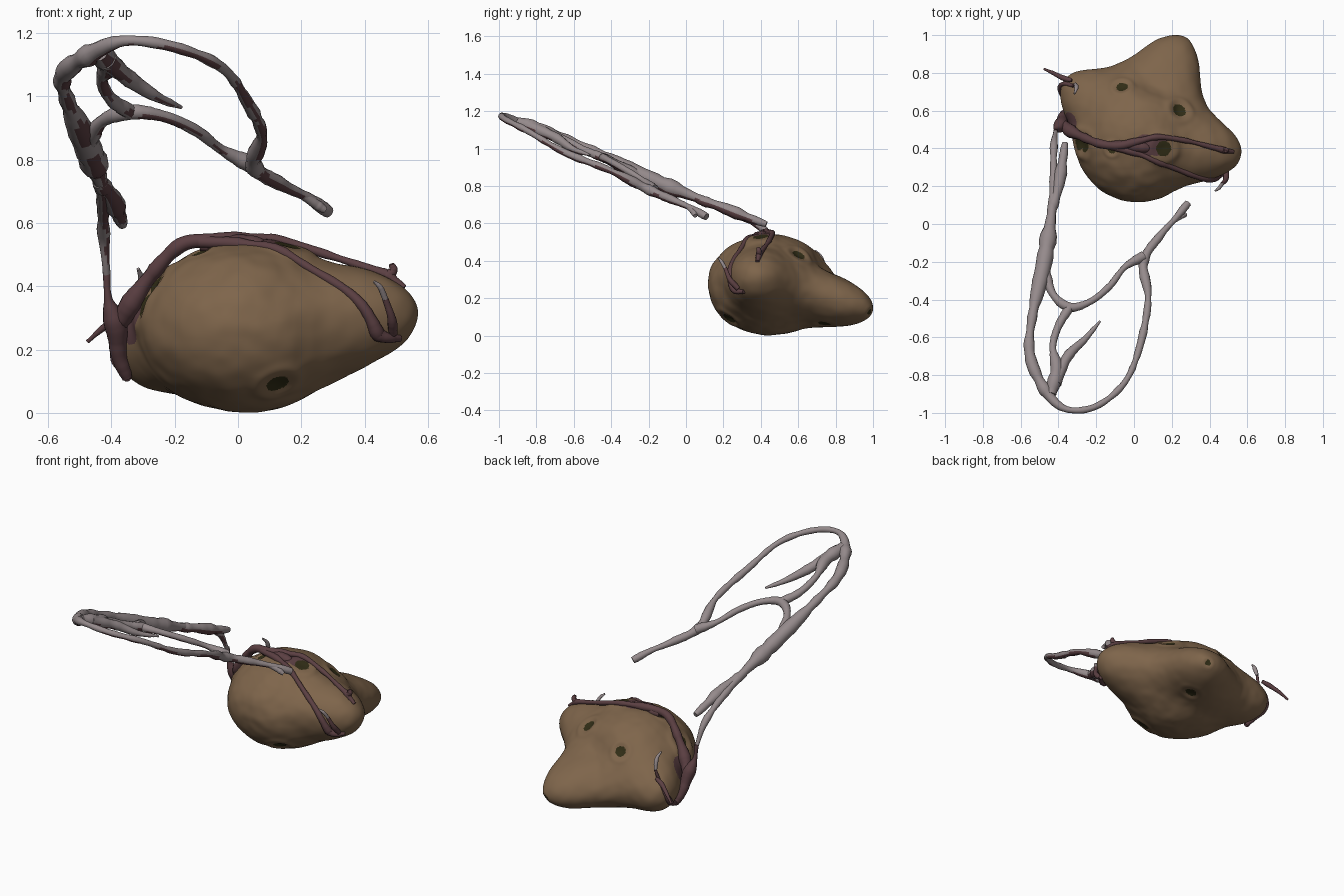
import bpy, bmesh, math, random
from mathutils import Vector, noise

random.seed(4)
cube = bpy.data.objects.get("Cube")
if cube:
    bpy.data.objects.remove(cube, do_unlink=True)


def make_material(name, colour):
    material = bpy.data.materials.new(name)
    material.use_nodes = True
    rgba = (*colour, 1)
    material.diffuse_color = rgba
    material.node_tree.nodes["Principled BSDF"].inputs["Base Color"].default_value = rgba
    return material


brown = make_material("earthy_brown", (.21, .13, .07))
olive = make_material("dark_olive", (.03, .026, .008))
grey = make_material("mauve_grey", (.3, .255, .26))
maroon = make_material("dull_maroon", (.105, .05, .055))

# Tuber shape: an ellipsoid drawn out into rounded corners and filled between them
CENTRE = Vector((.02, .45, .27))
RADII = Vector((.33, .335, .268))
CORNERS = [
    ((.565, .36, .325), 12),
    ((.265, .99, .135), 14),
    ((-.37, .76, .18), 13),
    ((-.06, .85, .14), 12),
    ((.375, .66, .24), 14),
    ((.14, .8, .325), 14),
    ((.22, .78, .065), 20),
    ((.17, .4, .535), 25),
]
lobes = []


def smooth_radius(direction):
    scaled = Vector(d / r for d, r in zip(direction, RADII))
    radius = 1 / scaled.length
    for axis, amount, sharpness in lobes:
        radius += amount * math.exp(sharpness * (direction.dot(axis) - 1))
    return radius


# Balance the overlapping lobes so that the surface meets every corner
lobes = [((Vector(corner) - CENTRE).normalized(), 0, sharp) for corner, sharp in CORNERS]
for sweep in range(15):
    for i, (corner, sharp) in enumerate(CORNERS):
        axis, amount, _ = lobes[i]
        missing = (Vector(corner) - CENTRE).length - smooth_radius(axis)
        lobes[i] = (axis, amount + missing, sharp)


def on_surface(point):
    direction = (Vector(point) - CENTRE).normalized()
    return CENTRE + direction * smooth_radius(direction)


def surface_spots(spots):
    return [(on_surface(point), size) for point, size in spots]


# Eyes of the tuber: position and radius of each dark pit
EYES = surface_spots([
    ((-.06, .72, .4), .031),
    ((.25, .61, .44), .037),
    ((.155, .4, .53), .042),
    ((.12, .24, .1), .037),
    ((.265, .98, .125), .018),
    ((.19, .74, .06), .034),
    ((-.29, .42, .41), .042),
    ((-.31, .43, .35), .042),
    ((-.13, .39, .53), .022),
])

# Stained skin where the runners spread over the tuber
STAINS = surface_spots([
    ((.06, .415, .54), .06),
    ((.12, .42, .54), .06),
    ((-.33, .52, .29), .075),
])


def body_point(direction):
    point = CENTRE + direction * smooth_radius(direction)
    lift = .007 * noise.noise(point * 7) + .003 * noise.noise(point * 17)
    for eye, size in EYES:
        ratio = (point - eye).length / size
        if ratio < 4:
            # shallow pit with a soft raised rim around it
            lift += size * (.15 * math.exp(-(ratio - 1.8) ** 2 * 3)
                            - .35 * math.exp(-ratio ** 2))
    return point + direction * lift


def inside(point, spots):
    return any((point - spot).length < size for spot, size in spots)


def build_body():
    mesh = bpy.data.meshes.new("tuber_body")
    bm = bmesh.new()
    bmesh.ops.create_icosphere(bm, subdivisions=7, radius=1)
    for vert in bm.verts:
        vert.co = body_point(vert.co.normalized())
    for face in bm.faces:
        middle = face.calc_center_median()
        face.smooth = True
        if inside(middle, EYES):
            face.material_index = 1
        elif inside(middle, STAINS):
            face.material_index = 2
    bm.to_mesh(mesh)
    bm.free()
    for material in (brown, olive, maroon):
        mesh.materials.append(material)
    body = bpy.data.objects.new("tuber_body", mesh)
    bpy.context.collection.objects.link(body)


def spline_samples(points, steps=9):
    # Catmull-Rom through position and thickness together
    pts = [Vector(p) for p in points]
    pts = [pts[0] * 2 - pts[1]] + pts + [pts[-1] * 2 - pts[-2]]
    for a, b, c, d in zip(pts, pts[1:], pts[2:], pts[3:]):
        for step in range(steps):
            t = step / steps
            yield (b * 2 + (c - a) * t + (a * 2 - b * 5 + c * 4 - d) * t ** 2
                   + (b * 3 - a - c * 3 + d) * t ** 3) / 2
    yield pts[-2]


def vine(name, material, points, hug=False):
    curve = bpy.data.curves.new(name, "CURVE")
    curve.dimensions = "3D"
    curve.bevel_depth = 1
    curve.bevel_resolution = 4
    curve.use_fill_caps = True
    samples = list(spline_samples(points))
    spline = curve.splines.new("POLY")
    spline.points.add(len(samples) - 1)
    for target, sample in zip(spline.points, samples):
        position = sample.to_3d()
        if hug:
            surface = on_surface(position)
            if (position - CENTRE).length < (surface - CENTRE).length:
                position = surface
        target.co = (*position, 1)
        lump = 1 + .35 * noise.noise(position * 14)
        target.radius = max(sample.w, .004) * lump * random.uniform(.96, 1.04)
    curve.materials.append(material)
    obj = bpy.data.objects.new(name, curve)
    bpy.context.collection.objects.link(obj)
    bpy.ops.object.select_all(action="DESELECT")
    obj.select_set(True)
    bpy.context.view_layer.objects.active = obj
    bpy.ops.object.convert(target="MESH")
    bpy.ops.object.shade_smooth_by_angle(angle=math.radians(60))
    return bpy.context.view_layer.objects.active


def hanging_root(name, points):
    # Grey root with maroon patches along its sheltered lower edge
    root = vine(name, grey, points)
    root.data.materials.append(maroon)
    shelter = Vector((.6, -.3, -.7)).normalized()
    for face in root.data.polygons:
        patchy = .86 + .4 * noise.noise(face.center * 9)
        face.material_index = int(face.normal.dot(shelter) > patchy)


build_body()

# Free-hanging root, from the stem round the big loop to its tip
hanging_root("root_outer_loop", [
    (-.415, .49, .44, .013), (-.425, .4, .58, .02), (-.43, .12, .71, .022),
    (-.475, -.2, .84, .046), (-.54, -.5, .99, .023), (-.55, -.7, 1.07, .027),
    (-.47, -.88, 1.13, .032), (-.36, -.98, 1.175, .017), (-.2, -.965, 1.155, .016),
    (-.05, -.84, 1.09, .016), (.03, -.65, .98, .018), (.075, -.4, .88, .02),
    (.05, -.2, .78, .026), (.14, -.06, .72, .021), (.22, .03, .68, .018),
    (.285, .11, .635, .019)])
hanging_root("root_tip_fork", [
    (.2, .01, .69, .016), (.245, .04, .66, .015), (.275, .05, .64, .01)])
hanging_root("root_inner_branch", [
    (-.48, -.22, .84, .035), (-.43, -.37, .92, .021), (-.34, -.44, .95, .025),
    (-.23, -.41, .935, .018), (-.13, -.33, .89, .017), (-.05, -.23, .83, .018),
    (.05, -.17, .78, .024)])
hanging_root("root_cross_link", [
    (-.34, -.44, .95, .025), (-.4, -.54, .99, .02), (-.43, -.65, 1.05, .02),
    (-.41, -.77, 1.1, .033), (-.44, -.9, 1.14, .034)])
hanging_root("root_inner_spur", [
    (-.42, -.84, 1.12, .034), (-.35, -.7, 1.06, .024), (-.26, -.61, 1, .018),
    (-.18, -.515, .965, .007)])
hanging_root("root_stem_spur", [
    (-.44, .06, .73, .024), (-.405, .18, .69, .028), (-.38, .32, .635, .028),
    (-.365, .43, .595, .015)])

# Maroon runners gripping the tuber
vine("stem_base", maroon, [
    (-.35, .6, .11, .015), (-.375, .57, .18, .027), (-.385, .53, .27, .034),
    (-.41, .5, .36, .015), (-.415, .49, .45, .013)])
vine("top_runner", maroon, [
    (-.385, .54, .26, .02), (-.34, .495, .34, .032), (-.27, .46, .44, .024),
    (-.18, .425, .53, .02), (-.08, .415, .545, .022), (.03, .44, .55, .02),
    (.13, .46, .545, .015), (.28, .44, .5, .013), (.4, .41, .46, .013),
    (.48, .39, .43, .015), (.505, .385, .39, .01)], hug=True)
vine("top_runner_hook", maroon, [
    (.47, .39, .43, .014), (.49, .39, .45, .013), (.485, .385, .47, .008)])
vine("runner_web", maroon, [
    (-.12, .42, .53, .018), (-.03, .415, .53, .03), (.05, .405, .53, .03),
    (.09, .4, .52, .015)])
vine("front_runner", maroon, [
    (-.12, .41, .54, .018), (.03, .37, .53, .018), (.15, .325, .48, .015),
    (.28, .285, .37, .015), (.38, .265, .285, .017), (.46, .265, .24, .02),
    (.51, .31, .235, .012)], hug=True)
vine("front_curl", maroon, [
    (.49, .28, .25, .017), (.485, .235, .3, .014), (.465, .21, .36, .011)])
vine("front_curl_tip", grey, [
    (.465, .21, .36, .011), (.45, .19, .395, .01), (.43, .175, .415, .005)])
vine("side_runner", maroon, [
    (-.35, .6, .11, .012), (-.365, .68, .16, .018), (-.34, .72, .25, .012),
    (-.31, .74, .36, .01)], hug=True)
vine("side_curl", maroon, [
    (-.33, .76, .32, .01), (-.38, .775, .3, .013), (-.43, .8, .265, .011),
    (-.475, .82, .225, .008)])
vine("side_curl_tip", grey, [
    (-.31, .74, .36, .011), (-.305, .72, .42, .011), (-.315, .69, .455, .006)])
